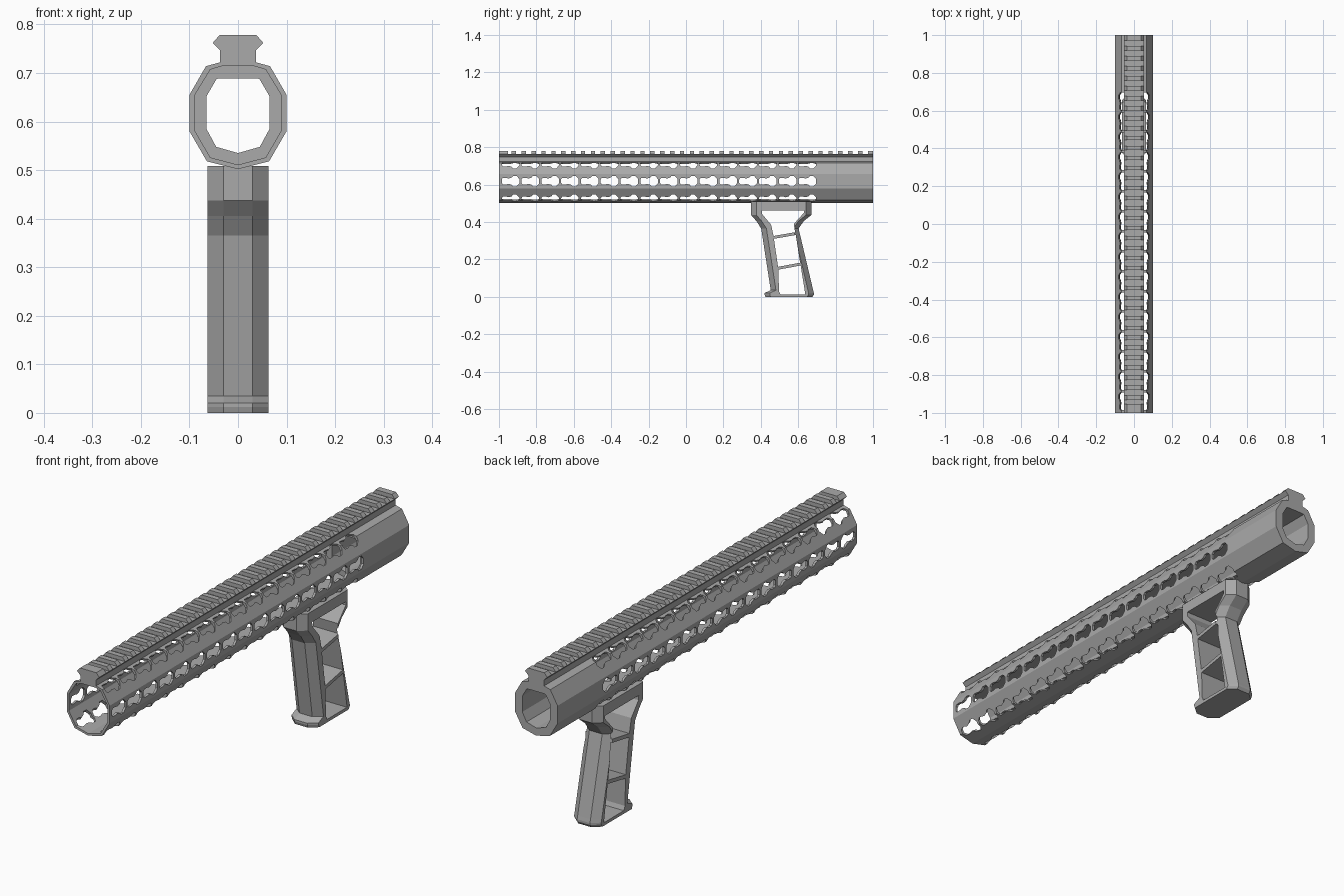
import bpy, bmesh, math
from mathutils import Vector

if "Cube" in bpy.data.objects:
    bpy.data.objects.remove(bpy.data.objects["Cube"], do_unlink=True)

grey = bpy.data.materials.new("matte_grey")
grey.use_nodes = True
GREY = (0.4, 0.4, 0.4, 1)
grey.diffuse_color = GREY
grey.node_tree.nodes["Principled BSDF"].inputs["Base Color"].default_value = GREY


def loft(bm, rings, cyclic=False):
    """Skin equal-length rings of points, capping the ends unless cyclic."""
    loops = [[bm.verts.new(p) for p in ring] for ring in rings]
    pairs = list(zip(loops, loops[1:]))
    if cyclic:
        pairs.append((loops[-1], loops[0]))
    else:
        bm.faces.new(loops[0])
        bm.faces.new(loops[-1])
    for a, b in pairs:
        for i in range(len(a)):
            j = (i + 1) % len(a)
            bm.faces.new((a[i], a[j], b[j], b[i]))


def finish(name, bm):
    bmesh.ops.recalc_face_normals(bm, faces=bm.faces)
    mesh = bpy.data.meshes.new(name)
    bm.to_mesh(mesh)
    bm.free()
    mesh.materials.append(grey)
    ob = bpy.data.objects.new(name, mesh)
    bpy.context.collection.objects.link(ob)
    return ob


def mirror(half):
    return half + [(-x, z) for x, z in reversed(half) if x > 0]


def ring(half, y):
    return [(x, y, z) for x, z in mirror(half)]


def cut(target, cutter):
    cutter.hide_render = True
    mod = target.modifiers.new("cut", "BOOLEAN")
    mod.operation = "DIFFERENCE"
    mod.solver = "EXACT"
    mod.object = cutter
    bpy.context.view_layer.objects.active = target
    bpy.ops.object.modifier_apply(modifier=mod.name)
    bpy.data.objects.remove(cutter, do_unlink=True)


# Handguard tube: thin wall, with a thicker sleeve at the rear
outer = [(0, .502), (.064, .518), (.1, .58), (.1, .655), (.066, .714), (.037, .722)]
inner = [(0, .511), (.057, .526), (.09, .583), (.09, .653), (.057, .707), (.034, .714)]
sleeve = [(0, .535), (.045, .548), (.065, .585), (.065, .652), (.044, .688), (.03, .689)]
bm = bmesh.new()
loft(bm, [ring(outer, -1), ring(outer, 1), ring(sleeve, 1),
          ring(sleeve, .72), ring(inner, .72), ring(inner, -1)], cyclic=True)
handguard = finish("handguard", bm)

# Keyhole slots: six rows of sixteen
key = [(-.047, .010), (-.040, .018), (-.024, .018), (-.010, .014), (.006, .019),
       (.014, .028), (.032, .028), (.047, .012)]
key += [(y, -w) for y, w in reversed(key)]
rows = [(.1, .618, 0), (.066, .714, 60), (.064, .518, -60)]
bm = bmesh.new()
for side in (1, -1):
    for x, z, angle in rows:
        a = math.radians(angle)
        normal = Vector((side * math.cos(a), 0, math.sin(a)))
        across = Vector((-side * math.sin(a), 0, math.cos(a)))
        for i in range(16):
            c = Vector((side * x, -.938 + i * .1058, z))
            loft(bm, [[c + Vector((0, y, 0)) + across * w + normal * d for y, w in key]
                      for d in (-.035, .03)])
cut(handguard, finish("slot_cutter", bm))

# Top rail with cross teeth
bm = bmesh.new()
base = [(.037, .718), (.037, .747), (.052, .762)]
loft(bm, [ring(base, -1), ring(base, 1)])
finish("top_rail", bm)

tooth = [(.052, .762), (.038, .778)]
spans = [(-1, -.953), (.972, 1)]
spans += [(-.932 + i * .0529, -.909 + i * .0529) for i in range(36)]
bm = bmesh.new()
for y0, y1 in spans:
    loft(bm, [ring(tooth, y0), ring(tooth, y1)])
finish("rail_teeth", bm)

# Foregrip: chamfered sections given as height, front and rear
sections = [(.508, .348, .67), (.437, .348, .67), (.405, .376, .63), (.365, .402, .602),
            (.035, .453, .68), (.02, .42, .684), (.012, .42, .684), (0, .424, .676)]
bm = bmesh.new()
rings = []
for z, f, b in sections:
    half = [(.03, f), (.063, f + .028), (.063, b - .028), (.03, b)]
    rings.append([(x, y, z) for x, y in mirror(half)])
loft(bm, rings)
grip = finish("foregrip", bm)

# Open windows between the grip rungs
windows = [
    [(.405, .462), (.63, .462), (.63, .448), (.577, .39), (.583, .345), (.468, .325),
     (.455, .385), (.407, .442)],
    [(.47, .31), (.587, .33), (.61, .182), (.492, .16)],
    [(.494, .145), (.613, .167), (.638, .013), (.505, .013), (.497, .03)],
]
bm = bmesh.new()
for pts in windows:
    loft(bm, [[(x, y, z) for y, z in pts] for x in (-.1, .1)])
cut(grip, finish("window_cutter", bm))
